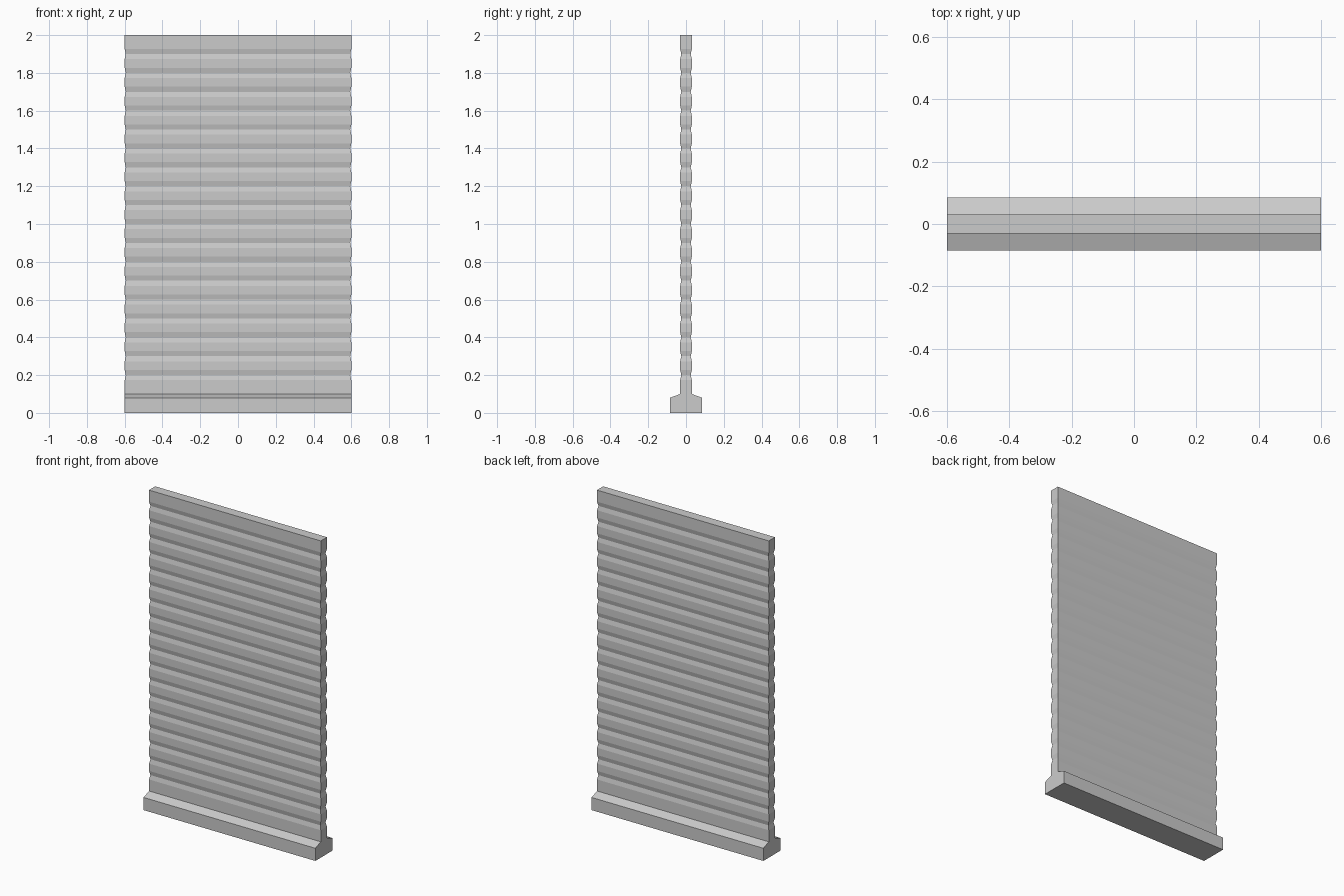
import bpy
import bmesh

if "Cube" in bpy.data.objects:
    bpy.data.objects.remove(bpy.data.objects["Cube"])

HALF_W = 0.6      # half width of the panel
HALF_T = 0.031    # half thickness of the panel
FOOT_T = 0.085    # half thickness of the foot
DEPTH = 0.006     # depth of each V groove
SPREAD = 0.027    # half height of each V groove


def ring(bm, hx, hy, z):
    return [bm.verts.new((sx * hx, sy * hy, z))
            for sx, sy in ((-1, -1), (1, -1), (1, 1), (-1, 1))]


# Foot sections: vertical plinth, then slope up to the wall
sections = [(HALF_W, FOOT_T, 0.0), (HALF_W, FOOT_T, 0.08), (HALF_W, HALF_T, 0.1)]

# Wall sections: V grooves running around all four sides
for i in range(2, 20):
    z = i * 0.1
    sections += [(HALF_W, HALF_T, z - SPREAD),
                 (HALF_W - DEPTH, HALF_T - DEPTH, z),
                 (HALF_W, HALF_T, z + SPREAD)]
sections.append((HALF_W, HALF_T, 2.0))

# Skin the sections and cap both ends
bm = bmesh.new()
rings = [ring(bm, *s) for s in sections]
for low, high in zip(rings, rings[1:]):
    for k in range(4):
        n = (k + 1) % 4
        bm.faces.new((low[k], low[n], high[n], high[k]))
bm.faces.new(rings[0][::-1])
bm.faces.new(rings[-1])
bmesh.ops.recalc_face_normals(bm, faces=bm.faces)

mesh = bpy.data.meshes.new("grooved_wall_panel")
bm.to_mesh(mesh)
bm.free()
panel = bpy.data.objects.new("grooved_wall_panel", mesh)
bpy.context.collection.objects.link(panel)
